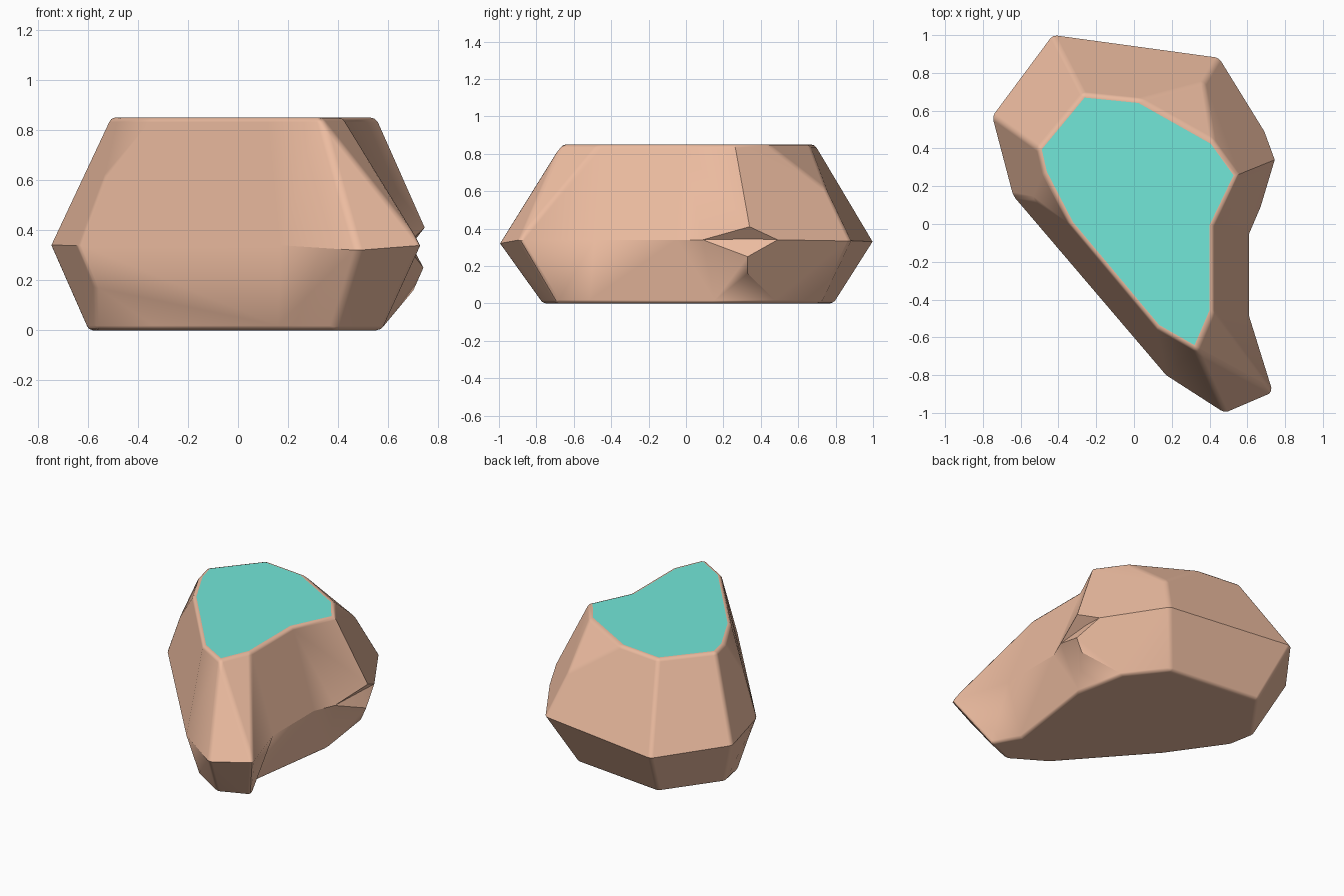
import bpy, bmesh

if "Cube" in bpy.data.objects:
    bpy.data.objects.remove(bpy.data.objects["Cube"])

H = 0.85
# Columns around the boulder: base xy, belt xyz, top xy, extra points below / above the belt
columns = [
    ((.38, -.77), (.48, -1.0, .32), (.33, -.67), [], []),
    ((.58, -.69), (.735, -.89, .34), (.42, -.46), [], []),
    ((.48, -.52), (.61, -.49, .34), (.42, -.46), [], []),
    ((.57, .12), (.61, -.05, .34), (.42, -.01), [], []),
    ((.57, .12), (.67, .09, .34), (.42, -.01), [], []),
    ((.50, .48), (.69, .36, .345), (.55, .26), [(.70, .33, .16), (.74, .33, .25)], [(.745, .34, .41)]),
    ((.50, .48), (.69, .49, .34), (.55, .26), [], []),
    ((.31, .72), (.45, .88, .335), (.42, .44), [], [(.37, .75, .61)]),
    ((.31, .72), (.45, .88, .335), (.03, .66), [], [(.37, .75, .61)]),
    ((-.34, .79), (-.43, 1.0, .33), (-.27, .69), [], []),
    ((-.60, .43), (-.75, .57, .34), (-.51, .40), [], []),
    ((-.57, .26), (-.64, .15, .34), (-.48, .27), [(-.57, .14, .17)], [(-.54, .13, .59)]),
    ((-.31, -.11), (-.64, .15, .34), (-.34, 0), [(-.57, .14, .17)], [(-.54, .13, .59)]),
    ((.15, -.63), (.17, -.80, .34), (.12, -.55), [], []),
]

bm = bmesh.new()
cache = {}


def vert(p):
    if p not in cache:
        cache[p] = bm.verts.new(p)
    return cache[p]


def face(points):
    verts = list(dict.fromkeys(vert(p) for p in points))
    if len(verts) > 2:
        bm.faces.new(verts)


def zip_strip(a, b):
    """Triangulate between two rising chains of points, lowest next point first."""
    i = j = 0
    while i < len(a) - 1 or j < len(b) - 1:
        if j == len(b) - 1:
            step_a = True
        elif i == len(a) - 1:
            step_a = False
        else:
            na, nb = a[i + 1], b[j + 1]
            da = (vert(na).co - vert(b[j]).co).length
            db = (vert(nb).co - vert(a[i]).co).length
            step_a = na[2] < nb[2] if abs(na[2] - nb[2]) > .02 else da < db
        if step_a:
            face([a[i], b[j], a[i + 1]])
            i += 1
        else:
            face([a[i], b[j], b[j + 1]])
            j += 1


# Faceted sides, one strip per pair of columns
lower, upper = [], []
for base, belt, top, below, above in columns:
    lower.append([(*base, 0.0)] + below + [belt])
    upper.append([belt] + above + [(*top, H)])
for band in (lower, upper):
    for a, b in zip(band, band[1:] + band[:1]):
        zip_strip(a, b)

# Flat base and flat top
face([c[0] for c in lower][::-1])
face([c[-1] for c in upper])
bmesh.ops.recalc_face_normals(bm, faces=bm.faces[:])
bmesh.ops.dissolve_limit(bm, angle_limit=0.07, verts=bm.verts[:], edges=bm.edges[:])


# Softened rims and clear upright edges; the belt and the notch stay crisp
def soft(e):
    zs = [v.co.z for v in e.verts]
    rim = max(zs) < .001 or min(zs) > H - .001
    belt = all(.3 < z < .43 for z in zs)
    notch = any(v.co.x > .6 and -.6 < v.co.y < .5 for v in e.verts)
    return rim or (not belt and not notch and e.is_convex and e.calc_face_angle(0) > .35)


bmesh.ops.bevel(bm, geom=[e for e in bm.edges if soft(e)], offset=.02, segments=2,
                profile=.5, affect='EDGES', clamp_overlap=True)
bm.normal_update()
for f in bm.faces:
    f.material_index = 1 if f.normal.z > .99 and f.calc_area() > .1 else 0

mesh = bpy.data.meshes.new("boulder")
bm.to_mesh(mesh)
bm.free()
rock = bpy.data.objects.new("boulder", mesh)
bpy.context.collection.objects.link(rock)

# Brown stone with a teal top
for name, color in (("stone", (.84, .50, .35, 1)), ("teal_top", (.17, .80, .69, 1))):
    mat = bpy.data.materials.new(name)
    mat.diffuse_color = color
    mat.use_nodes = True
    mat.node_tree.nodes["Principled BSDF"].inputs["Base Color"].default_value = mat.diffuse_color
    mesh.materials.append(mat)

# Flat facets with soft bevels between them
bpy.context.view_layer.objects.active = rock
rock.select_set(True)
bpy.ops.object.shade_smooth_by_angle(angle=.6)
weighted = rock.modifiers.new("flat_facets", 'WEIGHTED_NORMAL')
weighted.keep_sharp = True
weighted.weight = 100
